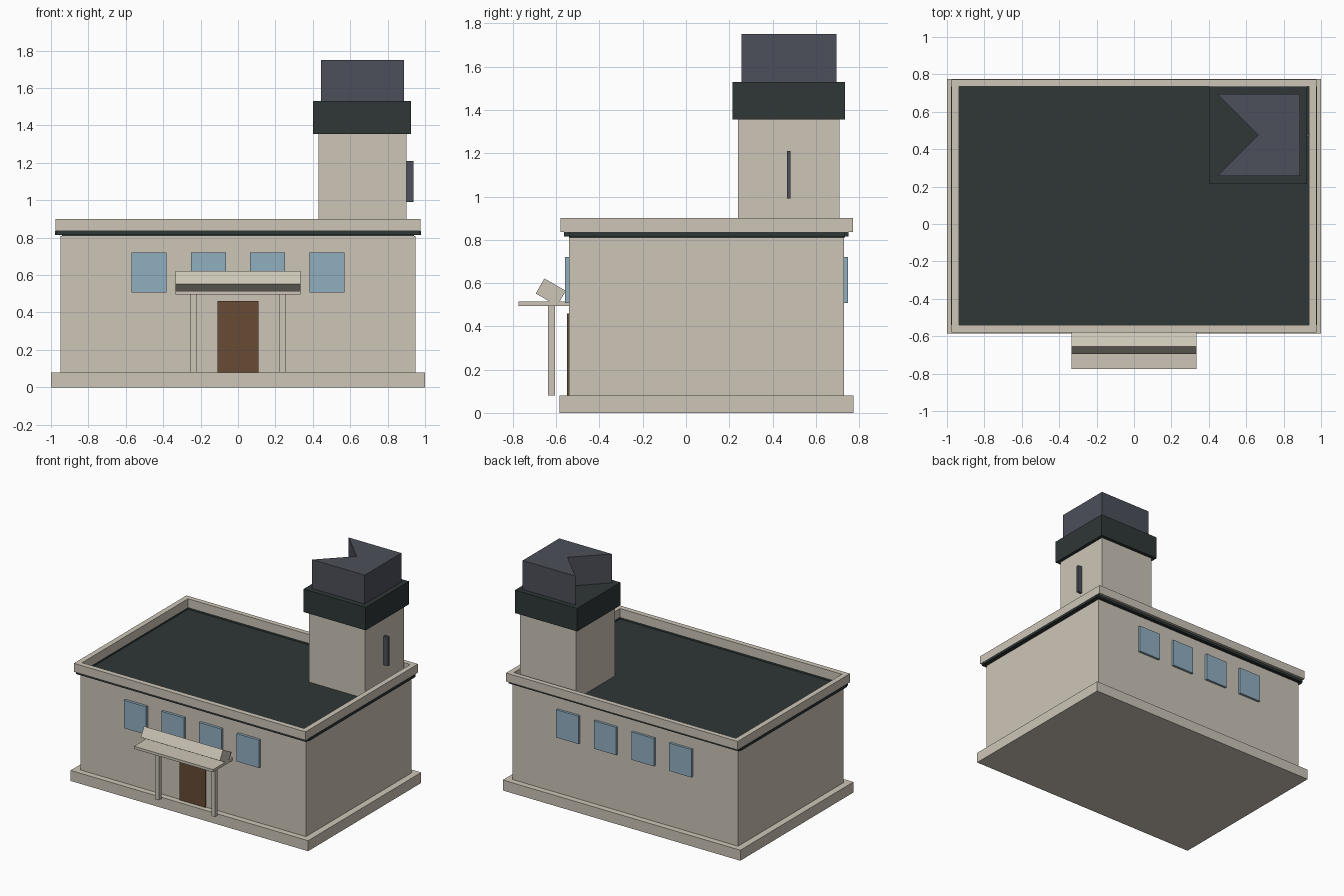
import bpy
import bmesh
from math import radians

cube = bpy.data.objects.get("Cube")
if cube:
    bpy.data.objects.remove(cube, do_unlink=True)


def material(name, r, g, b):
    m = bpy.data.materials.new(name)
    m.use_nodes = True
    m.diffuse_color = (r, g, b, 1)
    m.node_tree.nodes["Principled BSDF"].inputs["Base Color"].default_value = (r, g, b, 1)
    return m


stone = material("warm stone", 0.61, 0.56, 0.475)
dark = material("dark green roofing", 0.028, 0.038, 0.037)
slate = material("slate", 0.073, 0.08, 0.102)
glass = material("blue glass", 0.28, 0.43, 0.53)
wood = material("brown wood", 0.135, 0.07, 0.036)


def finish(name, bm, mat):
    bmesh.ops.recalc_face_normals(bm, faces=bm.faces)
    mesh = bpy.data.meshes.new(name)
    bm.to_mesh(mesh)
    bm.free()
    mesh.materials.append(mat)
    obj = bpy.data.objects.new(name, mesh)
    bpy.context.collection.objects.link(obj)
    return obj


def box(name, mat, xs, ys, zs):
    """Box given by its extents, with the origin at its centre."""
    bm = bmesh.new()
    bmesh.ops.create_cube(bm, size=1)
    bmesh.ops.scale(bm, vec=[b - a for a, b in (xs, ys, zs)], verts=bm.verts)
    obj = finish(name, bm, mat)
    obj.location = [(a + b) / 2 for a, b in (xs, ys, zs)]
    return obj


def prism(name, mat, outline, z0, z1):
    """Outline in plan, extruded upwards."""
    bm = bmesh.new()
    face = bm.faces.new([bm.verts.new((x, y, z0)) for x, y in outline])
    top = bmesh.ops.extrude_face_region(bm, geom=[face])["geom"]
    verts = [v for v in top if isinstance(v, bmesh.types.BMVert)]
    bmesh.ops.translate(bm, vec=(0, 0, z1 - z0), verts=verts)
    return finish(name, bm, mat)


FRONT, BACK = -0.54, 0.73   # wall planes
EAVES = 0.815

# Main block
box("plinth", stone, (-1, 1), (-0.585, 0.775), (0, 0.08))
box("walls", stone, (-0.95, 0.95), (FRONT, BACK), (0.08, EAVES - 0.005))
box("flat_roof", dark, (-0.94, 0.94), (FRONT, BACK + 0.005), (EAVES - 0.005, EAVES + 0.005))

# Parapet and the dark trim beneath it
box("front_parapet", stone, (-0.975, 0.975), (-0.58, FRONT), (0.835, 0.9))
box("back_parapet", stone, (-0.975, 0.975), (0.735, 0.772), (0.835, 0.9))
box("front_trim", dark, (-0.97, 0.97), (-0.565, FRONT), (EAVES, 0.835))
box("back_trim", dark, (-0.97, 0.97), (0.735, 0.752), (EAVES, 0.835))
for side, s in (("left", 1), ("right", -1)):
    box(f"{side}_parapet", stone, sorted((s * 0.935, s * 0.975)), (FRONT, 0.735), (0.835, 0.9))
    box(f"{side}_trim", dark, sorted((s * 0.935, s * 0.978)), (FRONT, 0.735), (EAVES, 0.835))

# Four windows on the front and four on the back
for i in range(4):
    x = (i - 1.5) * 0.317
    for side, ys in (("front", (FRONT - 0.02, FRONT)), ("back", (BACK, BACK + 0.018))):
        box(f"{side}_window_{i + 1}", glass, (x - 0.094, x + 0.094), ys, (0.508, 0.72))

# Entrance: door, porch posts, slab and tilted block
box("door", wood, (-0.11, 0.11), (FRONT - 0.009, FRONT), (0.08, 0.46))
for side, x in (("left", 0.237), ("right", -0.237)):
    box(f"{side}_porch_post", stone, (x - 0.016, x + 0.016), (-0.637, -0.605), (0.08, 0.495))
box("porch_slab", stone, (-0.333, 0.333), (-0.775, FRONT), (0.495, 0.515))
canopy = box("porch_canopy", stone, (-0.333, 0.333), (-0.682, -0.568), (0.518, 0.598))
canopy.rotation_euler.x = radians(-30)

# Tower
box("tower_shaft", stone, (0.43, 0.9), (0.24, 0.71), (EAVES, 1.355))
box("tower_cap", dark, (0.402, 0.925), (0.215, 0.735), (1.355, 1.53))
box("tower_fin", slate, (0.9, 0.937), (0.466, 0.484), (0.99, 1.21))
prism("tower_crown", slate,
      [(0.445, 0.256), (0.888, 0.256), (0.888, 0.696), (0.445, 0.696), (0.665, 0.476)],
      1.53, 1.75)
